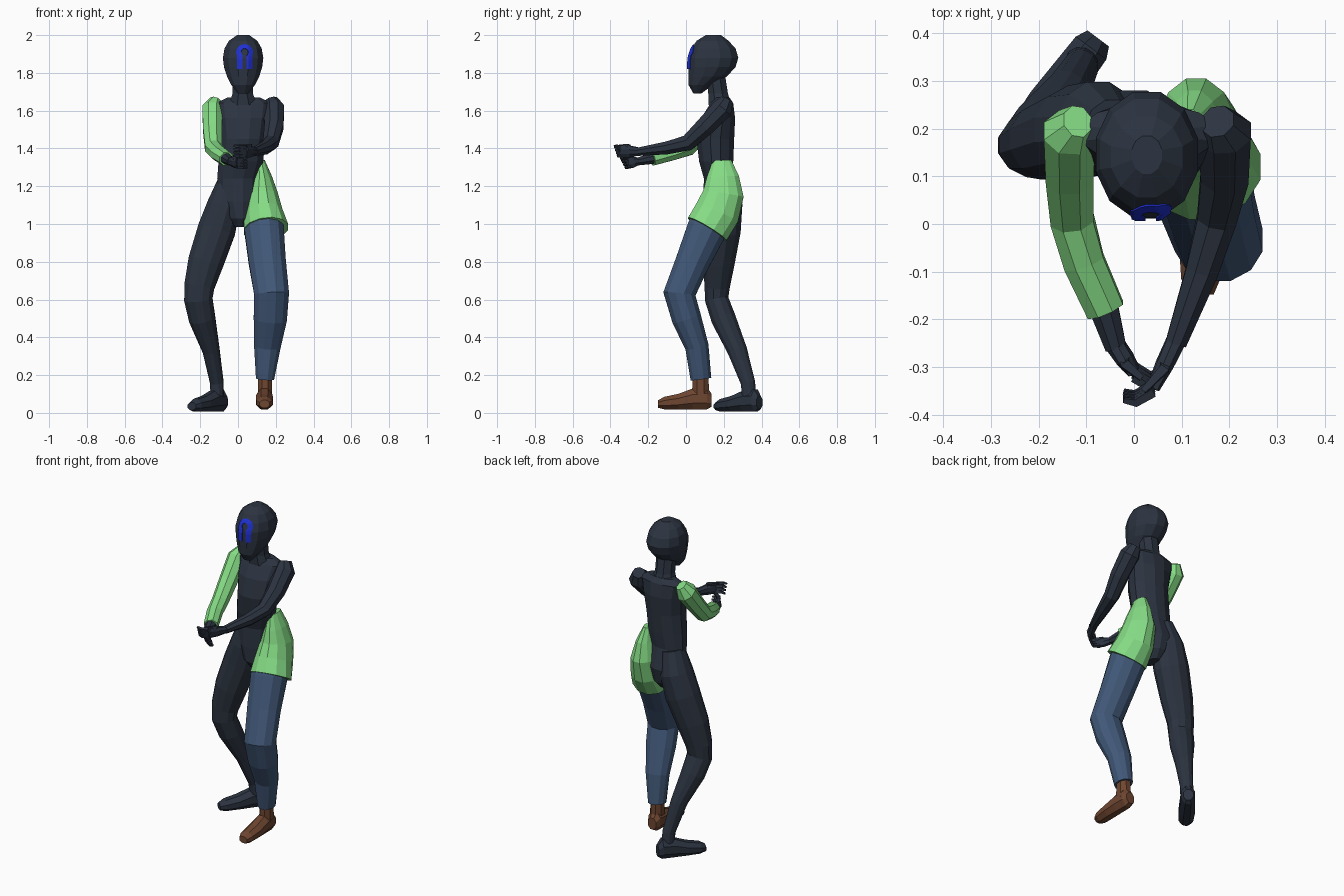
import bpy, bmesh, math
from mathutils import Vector
from mathutils.bvhtree import BVHTree


def material(name, rgb):
    m = bpy.data.materials.new(name)
    m.diffuse_color = (*rgb, 1)
    return m


DARK = material("dark slate", (0.025, 0.034, 0.052))
GREEN = material("light green", (0.238, 0.716, 0.238))
DENIM = material("denim blue", (0.053, 0.098, 0.188))
BROWN = material("brown leather", (0.156, 0.061, 0.03))
BLUE = material("bright blue", (0.014, 0.03, 0.65))


def finish(name, bm, mat):
    bmesh.ops.recalc_face_normals(bm, faces=bm.faces)
    me = bpy.data.meshes.new(name)
    bm.to_mesh(me)
    bm.free()
    me.materials.append(mat)
    ob = bpy.data.objects.new(name, me)
    bpy.context.collection.objects.link(ob)
    return ob


def loft(name, secs, mat, n=12, ref=(1, 0, 0), axis=None):
    """Skin elliptical rings (x, y, z, radius along ref, other radius) along a path."""
    bm = bmesh.new()
    pts = [Vector(s[:3]) for s in secs]
    k = 1 / math.cos(math.pi / n)
    rings = []
    for i, s in enumerate(secs):
        t = Vector(axis) if axis else pts[min(i + 1, len(pts) - 1)] - pts[max(i - 1, 0)]
        t.normalize()
        u = Vector(ref)
        u = (u - t * u.dot(t)).normalized()
        v = t.cross(u)
        ring = []
        for j in range(n):
            a = 2 * math.pi * (j + 0.5) / n
            ring.append(bm.verts.new(pts[i] + u * (math.cos(a) * s[3] * k) + v * (math.sin(a) * s[4] * k)))
        rings.append(ring)
    for a, b in zip(rings, rings[1:]):
        for j in range(n):
            bm.faces.new((a[j], a[(j + 1) % n], b[(j + 1) % n], b[j]))
    bm.faces.new(rings[0])
    bm.faces.new(rings[-1])
    return finish(name, bm, mat)


def foot(name, ankle, heading, base, mat):
    h = Vector((*heading, 0)).normalized()
    prof = [(-.055, .055, .028, .035), (-.03, .066, .04, .059), (.045, .062, .043, .055),
            (.12, .048, .046, .041), (.195, .04, .041, .033), (.228, .035, .027, .02)]
    secs = [(*(Vector((*ankle, base + z)) + h * s)[:], hz, w) for s, z, w, hz in prof]
    return loft(name, secs, mat, 8, ref=(0, 0, 1), axis=h)


def hand(side, wrist, knuckle, tip, spread):
    w, k, t, s = (Vector(p) for p in (wrist, knuckle, tip, spread))
    s.normalize()
    m = w.lerp(k, 0.5)
    loft(side + "_palm", [(*w, .02, .02), (*m, .03, .018), (*k, .032, .012)], DARK, 8, ref=s)
    bend = k.lerp(t, 0.5) + (k - w).normalized() * 0.015
    for i in range(4):
        o = s * (i - 1.5) * 0.016
        loft(f"{side}_finger_{i + 1}", [(*(k + o), .008, .009), (*(bend + o * 1.1), .007, .008),
                                        (*(t + o * 1.2), .005, .005)], DARK, 4, ref=s)
    thumb = m + s * 0.03
    loft(side + "_thumb", [(*m, .012, .012), (*thumb, .01, .01),
                           (*(thumb + (t - w) * 0.4), .006, .006)], DARK, 4, ref=(0, 0.3, 1))


# Head: stacked rings given as height, front, back, half width
HEAD = [(1.69, .04, .08, .026), (1.735, .014, .14, .062), (1.78, .012, .215, .085),
        (1.83, .012, .262, .101), (1.88, .013, .277, .107), (1.93, .03, .262, .098),
        (1.97, .056, .225, .075), (2.0, .105, .185, .032)]
head = loft("head", [(.027, (f + b) / 2, z, w, (b - f) / 2) for z, f, b, w in HEAD], DARK, 12, axis=(0, 0, 1))

# Painted arch on the face, projected on to the head surface
tree = BVHTree.FromPolygons([v.co for v in head.data.vertices], [p.vertices[:] for p in head.data.polygons])
rows = [((-.04, z), (-.011, z)) for z in (1.82, 1.845, 1.87, 1.89)]
for i in range(13):
    a = math.radians(180 - 15 * i)
    c, s = math.cos(a), math.sin(a)
    rows.append(((.044 * c, 1.907 + .044 * s), (.019 * c, 1.907 + .022 * s)))
rows += [((-o[0], o[1]), (-q[0], q[1])) for o, q in reversed(rows[:4])]
bm = bmesh.new()
grid = []
for o, q in rows:
    line = []
    for f in (0, .33, .67, 1):
        x, z = .035 + o[0] + (q[0] - o[0]) * f, o[1] + (q[1] - o[1]) * f
        hit = tree.ray_cast(Vector((x, -1, z)), Vector((0, 1, 0)))[0]
        line.append(bm.verts.new((x, hit.y - .004, z)))
    grid.append(line)
for a, b in zip(grid, grid[1:]):
    for j in range(3):
        bm.faces.new((a[j], a[j + 1], b[j + 1], b[j]))
face = finish("face_marking", bm, BLUE)
sol = face.modifiers.new("thickness", 'SOLIDIFY')
sol.thickness = .004
sol.offset = 0

# Neck and torso
loft("neck", [(.027, .18, 1.63, .075, .06), (.025, .17, 1.69, .054, .052), (.025, .155, 1.8, .055, .05)],
     DARK, 8, axis=(0, 0, 1))
loft("torso", [(.03, .19, 1.67, .085, .04), (.03, .19, 1.64, .145, .06), (.03, .17, 1.56, .132, .09),
               (.027, .155, 1.45, .118, .1), (.015, .16, 1.33, .118, .09), (-.002, .17, 1.24, .108, .075),
               (.0, .185, 1.12, .1, .095), (.01, .175, 1.03, .065, .085), (.01, .17, .985, .03, .05)],
     DARK, 12, axis=(0, 0, -1))

# Bare dark leg, stepping back
loft("dark_leg", [(-.045, .19, 1.23, .06, .07), (-.075, .2, 1.1, .088, .098), (-.113, .195, .97, .1, .095),
                  (-.17, .175, .8, .094, .083), (-.205, .165, .67, .08, .067), (-.21, .163, .6, .075, .062),
                  (-.19, .198, .5, .07, .065), (-.142, .272, .33, .045, .052), (-.112, .328, .16, .036, .038),
                  (-.11, .337, .06, .035, .038)], DARK)
foot("dark_foot", (-.108, .345), (-.6, -.8), 0, DARK)

# Clothed leg: jacket tail, trouser leg and shoe
loft("jacket_tail", [(.118, .19, 1.335, .024, .05), (.127, .195, 1.25, .052, .085),
                     (.13, .198, 1.16, .08, .108), (.135, .165, 1.06, .1, .12),
                     (.148, .112, .972, .118, .118)], GREEN)
loft("trouser_leg", [(.135, .14, 1.05, .095, .1), (.138, .11, .97, .104, .105), (.155, .035, .8, .098, .09),
                     (.178, -.035, .63, .092, .085), (.171, .003, .5, .088, .078), (.155, .058, .35, .07, .062),
                     (.143, .079, .18, .048, .055)], DENIM)
loft("shoe_ankle", [(.143, .077, .22, .036, .042), (.143, .077, .08, .038, .045)], BROWN, 8)
foot("shoe", (.14, .08), (0, -1), .012, BROWN)

# Sleeved arm and its hand
loft("sleeve", [(-.118, .215, 1.655, .03, .035), (-.135, .192, 1.61, .054, .056), (-.135, .1, 1.5, .05, .05),
                (-.13, .01, 1.405, .045, .045), (-.105, -.08, 1.375, .043, .04),
                (-.06, -.18, 1.345, .04, .036)], GREEN, 8)
loft("sleeved_wrist", [(-.068, -.16, 1.35, .032, .03), (-.038, -.26, 1.33, .022, .02)], DARK, 8)
hand("sleeved_hand", (-.038, -.255, 1.33), (.0, -.31, 1.325), (.048, -.325, 1.325), (0, -.4, .8))

# Bare dark arm and its hand
loft("dark_arm", [(.175, .215, 1.655, .035, .035), (.19, .192, 1.61, .055, .056), (.19, .1, 1.515, .05, .05),
                  (.173, .01, 1.43, .041, .042), (.142, -.1, 1.403, .034, .034),
                  (.088, -.25, 1.383, .022, .022)], DARK, 8)
hand("dark_hand", (.088, -.245, 1.383), (.04, -.345, 1.385), (-.022, -.36, 1.388), (0, -.3, .9))
